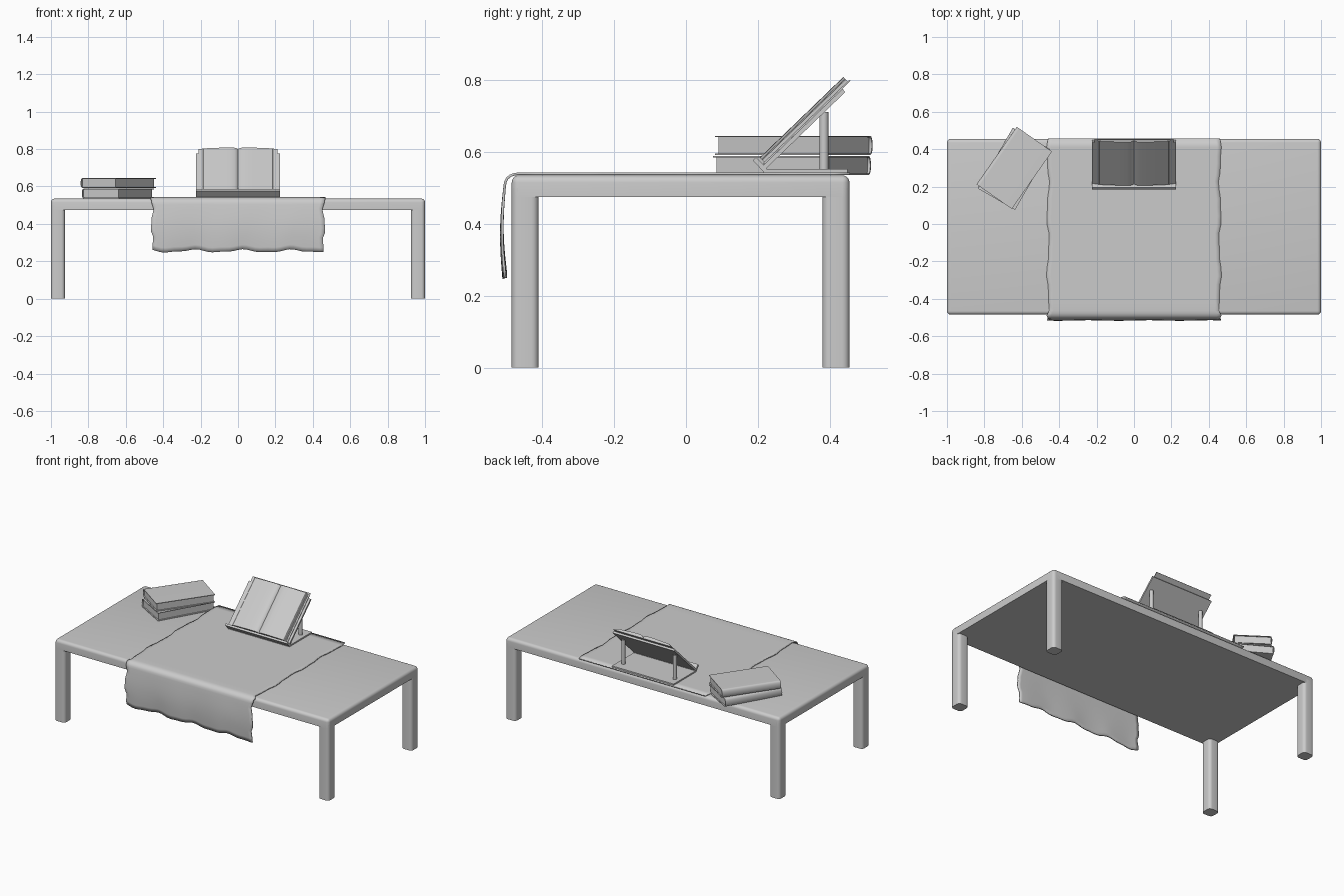
import bpy, bmesh, math
from mathutils import Matrix

if "Cube" in bpy.data.objects:
    bpy.data.objects.remove(bpy.data.objects["Cube"])

R = math.radians
rad44 = R(44)


def make(name, bm, matrix=None, smooth=True):
    bmesh.ops.recalc_face_normals(bm, faces=bm.faces)
    me = bpy.data.meshes.new(name)
    bm.to_mesh(me)
    bm.free()
    ob = bpy.data.objects.new(name, me)
    bpy.context.collection.objects.link(ob)
    if matrix is not None:
        ob.matrix_world = matrix
    if smooth:
        bpy.ops.object.select_all(action='DESELECT')
        ob.select_set(True)
        bpy.context.view_layer.objects.active = ob
        bpy.ops.object.shade_smooth_by_angle(angle=R(35))
    return ob


def box(name, x, y, z, matrix=None, radius=0, pick=None):
    """Box from ranges; edges for which pick(v1, v2) is true get rounded."""
    bm = bmesh.new()
    bmesh.ops.create_cube(bm, size=1)
    for v in bm.verts:
        v.co = [r[0] if c < 0 else r[1] for r, c in zip((x, y, z), v.co)]
    if radius:
        edges = [e for e in bm.edges if pick(e.verts[0].co, e.verts[1].co)]
        bmesh.ops.bevel(bm, geom=edges, offset=radius, segments=5,
                        profile=0.5, affect='EDGES')
    return make(name, bm, matrix)


def prism(name, pts, y0, y1, matrix=None):
    """Extrude an xz profile along y."""
    bm = bmesh.new()
    f = bm.faces.new([bm.verts.new((x, y0, z)) for x, z in pts])
    ext = bmesh.ops.extrude_face_region(bm, geom=[f])
    for v in ext['geom']:
        if isinstance(v, bmesh.types.BMVert):
            v.co.y = y1
    return make(name, bm, matrix)


# Table top: vertical and upper edges rounded
def upright(a, b):
    return abs(a.z - b.z) > 1e-4


box('table_top', (-1, 1), (-0.485, 0.455), (0.475, 0.535), radius=0.02,
    pick=lambda a, b: upright(a, b) or min(a.z, b.z) > 0.5)

# Four legs flush with the corners
for sx, xr in (('left', (-1, -0.925)), ('right', (0.925, 1))):
    for sy, yr in (('front', (-0.485, -0.41)), ('back', (0.38, 0.455))):
        box(f'{sy}_{sx}_leg', xr, yr, (0, 0.5), radius=0.02, pick=upright)

# Runner cloth draped over the front edge
path = [(0.457 - 0.92 * i / 20, 0.543) for i in range(21)]
path += [(-0.478, 0.5415), (-0.490, 0.537), (-0.500, 0.529), (-0.506, 0.518)]
path += [(-0.508 - 0.008 * math.sin(math.pi * i / 10), 0.505 - 0.025 * i)
         for i in range(11)]
bm = bmesh.new()
NX = 40
rows = []
for j, (y, z) in enumerate(path):
    half = 0.46 + 0.006 * math.sin(j * 0.9) + 0.003 * math.sin(j * 2.1)
    drop = max(0, (0.5 - z) / 0.245)
    row = []
    for i in range(NX + 1):
        u = 2 * i / NX - 1
        ripple = 0.003 * math.sin(u * 9) * drop
        hem = drop * (0.007 * math.sin(u * 11 + 1) + 0.003 * math.sin(u * 23))
        row.append(bm.verts.new((u * half, y + ripple, z + hem)))
    rows.append(row)
for a, b in zip(rows, rows[1:]):
    for i in range(NX):
        bm.faces.new((a[i], a[i + 1], b[i + 1], b[i]))
cloth = make('runner_cloth', bm)
if sum(p.normal.z for p in cloth.data.polygons) < 0:
    cloth.data.flip_normals()
sol = cloth.modifiers.new('thickness', 'SOLIDIFY')
sol.thickness = 0.007
sol.offset = -1

# Closed book: curved spine wrap and a recessed page block
def closed_book(name, cx, cy, z0, turn, w=0.23, h=0.375, t=0.053):
    m = Matrix.Translation((cx, cy, z0)) @ Matrix.Rotation(R(-turn), 4, 'Z')
    c = 0.004

    def spine(inset):
        x0, bulge, half = -w / 2 + 0.014, 0.014 - inset, t / 2 - inset
        return [(x0 - bulge * math.cos(a) ** 0.8, t / 2 + half * math.sin(a))
                for a in [R(-84 + 14 * k) for k in range(13)]]

    outer = [(w / 2, 0), (-w / 2 + 0.018, 0)] + spine(0)
    outer += [(-w / 2 + 0.018, t), (w / 2, t)]
    inner = [(w / 2, t - c), (-w / 2 + 0.018, t - c)] + spine(c)[::-1]
    inner += [(-w / 2 + 0.018, c), (w / 2, c)]
    prism(name + '_cover', outer + inner, -h / 2, h / 2, m)
    box(name + '_pages', (-w / 2 + 0.008, w / 2 - 0.008),
        (-h / 2 + 0.007, h / 2 - 0.007), (c, t - c), m)


closed_book('lower_book', -0.642, 0.295, 0.536, 30)
closed_book('upper_book', -0.64, 0.300, 0.592, 35)

# Reading stand: base, sloped board, lip and two posts
slope = Matrix.Translation((0, 0.222, 0.553)) @ Matrix.Rotation(rad44, 4, 'X')
box('stand_base', (-0.225, 0.225), (0.215, 0.45), (0.543, 0.552))
box('stand_board', (-0.225, 0.225), (0, 0.308), (0, 0.012), slope)
box('stand_lip', (-0.225, 0.225), (-0.01, 0.003), (-0.001, 0.042), slope)
for side, x in (('left', -0.188), ('right', 0.188)):
    bm = bmesh.new()
    bmesh.ops.create_cone(bm, cap_ends=True, segments=20, radius1=0.0125,
                          radius2=0.0125, depth=0.162)
    make(f'stand_{side}_post', bm, Matrix.Translation((x, 0.384, 0.63)))

# Open book: flat cover with two fanned page blocks
box('open_book_cover', (-0.21, 0.21), (0.004, 0.34), (0.0122, 0.0165), slope)
half = [(0.0, 0.020), (0.006, 0.027), (0.018, 0.032), (0.04, 0.034),
        (0.08, 0.033), (0.13, 0.030), (0.185, 0.027)]
edge = [(0.188, 0.0245), (0.192, 0.0245), (0.192, 0.022), (0.196, 0.022),
        (0.196, 0.0195), (0.2, 0.0195), (0.2, 0.0165), (0.0, 0.0165)]
for side, s in (('left', -1), ('right', 1)):
    prism(f'open_book_{side}_pages', [(s * x, z) for x, z in half + edge],
          0.01, 0.333, slope)
